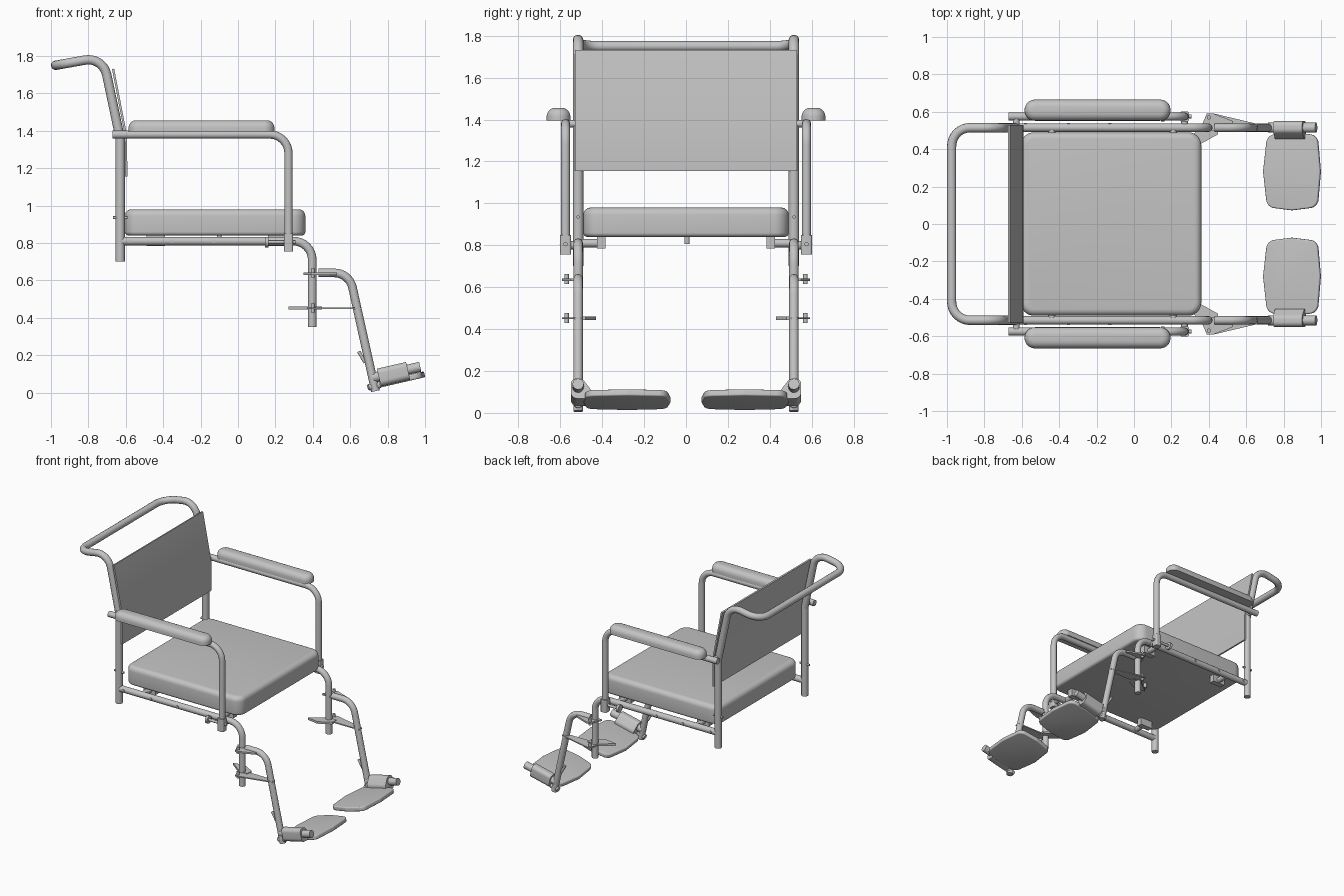
import bpy, bmesh, math
from mathutils import Matrix, Vector

cube = bpy.data.objects.get("Cube")
if cube:
    bpy.data.objects.remove(cube, do_unlink=True)

grey = bpy.data.materials.new("plain grey")
grey.use_nodes = True
grey.diffuse_color = (0.55, 0.55, 0.55, 1)
grey.node_tree.nodes["Principled BSDF"].inputs["Base Color"].default_value = (0.55, 0.55, 0.55, 1)


def finish(name, mesh):
    mesh.materials.clear()
    mesh.materials.append(grey)
    ob = bpy.data.objects.new(name, mesh)
    bpy.context.scene.collection.objects.link(ob)
    bpy.ops.object.select_all(action="DESELECT")
    ob.select_set(True)
    bpy.context.view_layer.objects.active = ob
    bpy.ops.object.shade_smooth_by_angle(angle=math.radians(35))
    return ob


def rounded(points, radius, closed, steps=8):
    """Replace each corner of a path with an arc."""
    pts = [Vector(p) for p in points]
    out = []
    for i, p in enumerate(pts):
        if not closed and i in (0, len(pts) - 1):
            out.append(p)
            continue
        a, b = pts[i - 1] - p, pts[(i + 1) % len(pts)] - p
        half = a.angle(b) / 2
        cut = min(radius / math.tan(half), a.length * 0.49, b.length * 0.49)
        r = cut * math.tan(half)
        da, db = a.normalized(), b.normalized()
        mid = p + (da + db).normalized() * (r / math.sin(half))
        start, end = p + da * cut - mid, p + db * cut - mid
        for k in range(steps + 1):
            t = k / steps
            sweep = start.angle(end)
            out.append(mid + (start * math.sin((1 - t) * sweep) + end * math.sin(t * sweep)) / math.sin(sweep))
    return out


def tube(name, points, radius, bend=0.0):
    pts = rounded(points, bend, False) if bend else [Vector(p) for p in points]
    curve = bpy.data.curves.new(name, "CURVE")
    curve.dimensions = "3D"
    curve.bevel_depth = radius
    curve.bevel_resolution = 4
    curve.use_fill_caps = True
    spline = curve.splines.new("POLY")
    spline.points.add(len(pts) - 1)
    for sp, p in zip(spline.points, pts):
        sp.co = (*p, 1)
    temp = bpy.data.objects.new(name + "_path", curve)
    bpy.context.scene.collection.objects.link(temp)
    graph = bpy.context.evaluated_depsgraph_get()
    mesh = bpy.data.meshes.new_from_object(temp.evaluated_get(graph))
    bpy.data.objects.remove(temp, do_unlink=True)
    return finish(name, mesh)


def prism(name, outline, low, high, corner=0.0, top=0.0, bottom=0.0, frame=Matrix()):
    """Extrude a flat outline, rounding its corners and its rims."""
    flat = [Vector((u, v, 0)) for u, v in outline]
    pts = rounded(flat, corner, True) if corner else flat
    bm = bmesh.new()
    base = bm.faces.new([bm.verts.new((p.x, p.y, low)) for p in pts])
    ext = bmesh.ops.extrude_face_region(bm, geom=[base], use_keep_orig=True)
    for v in ext["geom"]:
        if isinstance(v, bmesh.types.BMVert):
            v.co.z = high
    bmesh.ops.recalc_face_normals(bm, faces=bm.faces)
    for level, size in ((high, top), (low, bottom)):
        if size:
            rim = [e for e in bm.edges if all(abs(v.co.z - level) < 1e-5 for v in e.verts)]
            bmesh.ops.bevel(bm, geom=rim, offset=size, segments=5, profile=0.5, affect="EDGES")
    bmesh.ops.transform(bm, matrix=frame, verts=bm.verts)
    bmesh.ops.recalc_face_normals(bm, faces=bm.faces)
    mesh = bpy.data.meshes.new(name)
    bm.to_mesh(mesh)
    bm.free()
    return finish(name, mesh)


def rect(x0, x1, y0, y1):
    return [(x0, y0), (x1, y0), (x1, y1), (x0, y1)]


SIDE = Matrix.Rotation(math.pi / 2, 4, "X")                      # outline in x, z
TILT = Matrix.Translation((0.845, 0, 0.062)) @ Matrix.Rotation(math.radians(-13), 4, "Y")
ALONG_X = Matrix(((0, 0, 1, 0), (1, 0, 0, 0), (0, 1, 0, 0), (0, 0, 0, 1)))  # outline in y, z
Y = 0.515   # frame tubes
A = 0.575   # arm tubes

# Back posts and push handle in one bent tube
half = [(-0.63, Y, 0.70), (-0.63, Y, 1.36), (-0.722, Y, 1.795), (-0.975, Y, 1.75)]
tube("back_frame", half + [(x, -y, z) for x, y, z in reversed(half)], 0.025, 0.1)

# Backrest panel, bent where the posts lean back
prism("backrest", [(-0.603, 1.155), (-0.606, 1.38), (-0.674, 1.73), (-0.662, 1.732),
                   (-0.594, 1.38), (-0.591, 1.155)], -0.53, 0.53, frame=SIDE)

# Seat cushion and the peg under it
prism("seat", rect(-0.605, 0.36, -0.49, 0.49), 0.84, 0.98, 0.07, 0.035, 0.02)
tube("seat_peg", [(-0.1, 0.005, 0.805), (-0.1, 0.005, 0.85)], 0.012)

for side, s in (("left", 1), ("right", -1)):
    def bar(part, pts, radius, bend=0.0):
        tube(side + "_" + part, [(x, y * s, z) for x, y, z in pts], radius, bend)

    def slab(part, outline, *args, **kw):
        prism(side + "_" + part, [(u, v * s) for u, v in outline], *args, **kw)

    # Seat rail that bends down into the front post
    bar("side_rail", [(-0.63, Y, 0.81), (0.397, Y, 0.81), (0.397, Y, 0.35)], 0.023, 0.1)
    for x in (-0.58, -0.35, -0.13):
        bar("rail_rivet", [(x, Y, 0.81), (x, Y + 0.026, 0.81)], 0.009)
    for x in (-0.44, 0.21):
        bar("seat_stub", [(x, 0.385, 0.81), (x, Y, 0.81)], 0.02)
        slab("seat_clip", rect(x - 0.05, x + 0.05, 0.385, 0.425), 0.785, 0.845)
    bar("post_screw", [(-0.668, Y, 0.935), (-0.59, Y, 0.935)], 0.008)

    # Armrest tube, socket, pad and thumb screw
    bar("arm_tube", [(-0.67, A, 1.38), (0.27, A, 1.38), (0.27, A, 0.77)], 0.022, 0.1)
    bar("arm_pivot", [(-0.63, Y, 1.38), (-0.63, A, 1.38)], 0.018)
    slab("arm_socket", rect(0.246, 0.295, 0.548, 0.602), 0.755, 0.85, 0.012)
    slab("arm_pad", rect(-0.585, 0.195, 0.552, 0.665), 1.395, 1.456, 0.055, 0.04)
    bar("socket_bolt", [(0.27, Y, 0.80), (0.27, A, 0.80)], 0.02)
    bar("thumb_screw", [(0.15, A, 0.805), (0.308, A, 0.805)], 0.01)
    bar("thumb_knob", [(0.145, A, 0.805), (0.163, A, 0.805)], 0.028)

    # Swing-away footrest hanger
    bar("hanger_tube", [(0.43, Y, 0.64), (0.595, Y, 0.64), (0.735, Y, 0.008)], 0.023, 0.1)
    slab("upper_bracket", [(0.35, 0.50), (0.39, 0.592), (0.42, 0.592), (0.53, 0.55), (0.53, 0.50)],
         0.63, 0.642)
    slab("lower_bracket", [(0.36, 0.50), (0.39, 0.592), (0.42, 0.592), (0.66, 0.535), (0.66, 0.50)],
         0.447, 0.455)
    slab("release_lever", [(0.27, 0.445), (0.36, 0.43), (0.45, 0.48), (0.45, 0.53), (0.38, 0.53)],
         0.444, 0.46)
    for z in (0.637, 0.451):
        bar("bracket_pin", [(0.40, A - 0.005, z - 0.022), (0.40, A - 0.005, z + 0.026)], 0.011)
    bar("heel_strap_hook", [(0.645, Y, 0.22), (0.68, Y, 0.16)], 0.009)

    # Tilted foot plate with its clamp and axle
    slab("foot_plate", [(-0.135, 0.09), (0, 0.073), (0.14, 0.09), (0.157, 0.28), (0.14, 0.475),
                        (0, 0.49), (-0.135, 0.475), (-0.157, 0.28)], -0.015, 0.017, 0.05, 0.008, 0.008,
         frame=TILT)
    clamp = [(0.55, -0.01), (0.55, 0.087), (0.495, 0.087), (0.455, 0.035), (0.455, -0.01)]
    prism(side + "_foot_clamp", [(u * s, v) for u, v in clamp], -0.085, 0.075, 0.03,
          frame=TILT @ ALONG_X)
    ends = [TILT @ Vector((x, Y * s, 0.045)) for x in (-0.12, 0.143)]
    tube(side + "_foot_axle", ends, 0.027)
    bar("tube_foot", [(0.70, Y, 0.028), (0.76, Y, 0.042)], 0.018)
